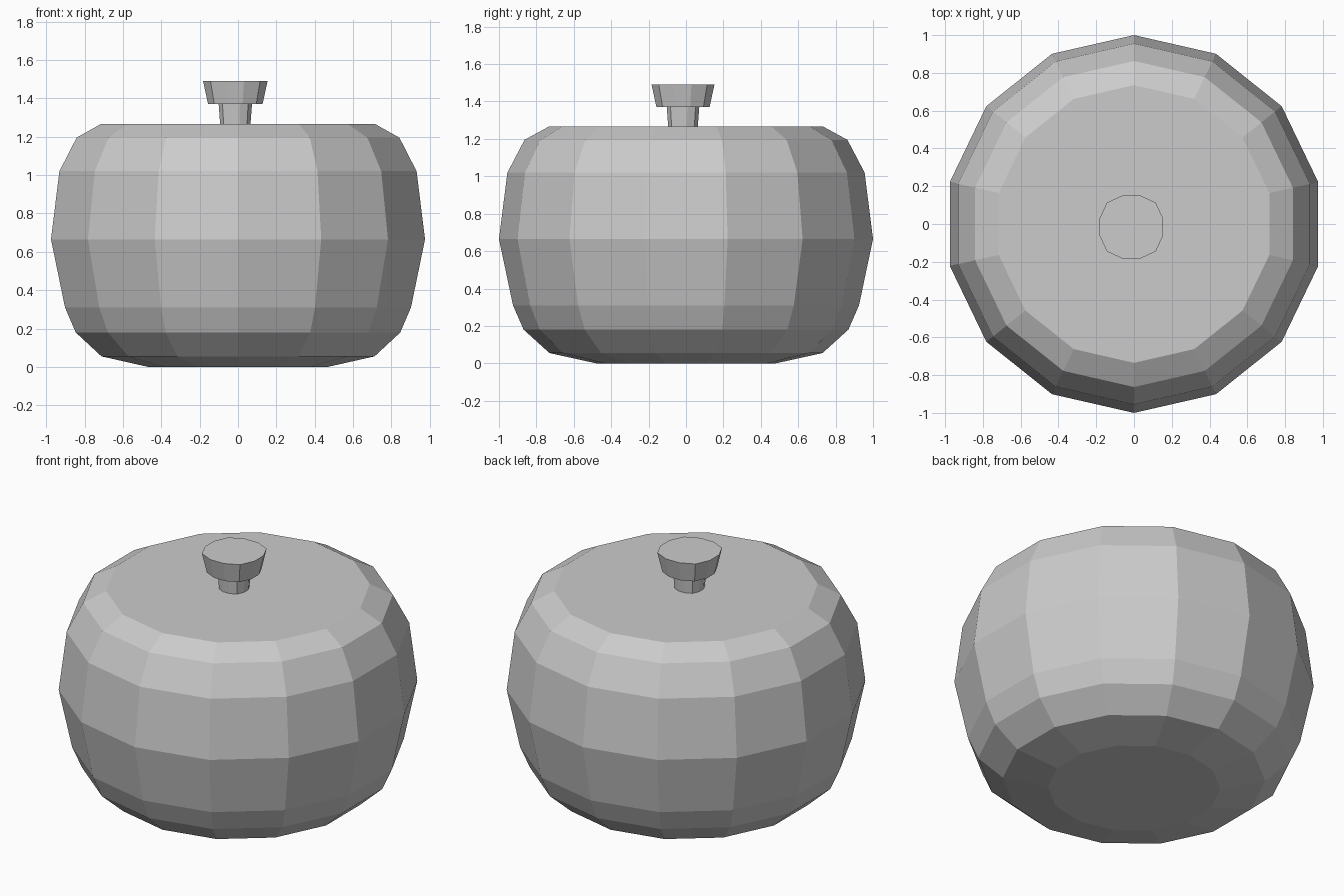
import bpy
import bmesh
from math import cos, sin, pi

cube = bpy.data.objects.get("Cube")
if cube:
    bpy.data.objects.remove(cube)

# One plain grey for the whole pot
grey = bpy.data.materials.new("plain grey")
grey.use_nodes = True
colour = (0.6, 0.6, 0.6, 1)
grey.diffuse_color = colour
grey.node_tree.nodes["Principled BSDF"].inputs["Base Color"].default_value = colour


def turned(name, outline, profile, centre=(0, 0)):
    """Stack scaled copies of an outline at each (radius, height) and cap both ends."""
    bm = bmesh.new()
    rings = [[bm.verts.new((centre[0] + r * x, centre[1] + r * y, z)) for x, y in outline]
             for r, z in profile]
    n = len(outline)
    for low, high in zip(rings, rings[1:]):
        for i in range(n):
            j = (i + 1) % n
            bm.faces.new((low[i], low[j], high[j], high[i]))
    bm.faces.new(rings[0][::-1])
    bm.faces.new(rings[-1])
    mesh = bpy.data.meshes.new(name)
    bm.to_mesh(mesh)
    bm.free()
    mesh.materials.append(grey)
    obj = bpy.data.objects.new(name, mesh)
    bpy.context.collection.objects.link(obj)
    return obj


def polygon(sides, start, corner=1.0):
    """Regular outline; corner pushes out the diagonal points."""
    points = []
    for i in range(sides):
        a = start + 2 * pi * i / sides
        r = corner if abs(sin(2 * a)) > 0.9 else 1.0
        points.append((r * cos(a), r * sin(a)))
    return points


# Rounded pot with a flat lid
turned("pot_body", polygon(14, pi / 2),
       [(0.48, 0), (0.73, 0.055), (0.868, 0.18), (0.925, 0.31), (1.0, 0.665),
        (0.955, 1.02), (0.863, 1.195), (0.735, 1.265)])

# Knob and its stem, slightly off centre
knob_outline = polygon(12, pi / 12, 1.05)
knob_centre = (-0.014, -0.016)
turned("knob_stem", knob_outline, [(0.081, 1.255), (0.09, 1.37)], knob_centre)
turned("lid_knob", knob_outline, [(0.147, 1.37), (0.174, 1.49)], knob_centre)
